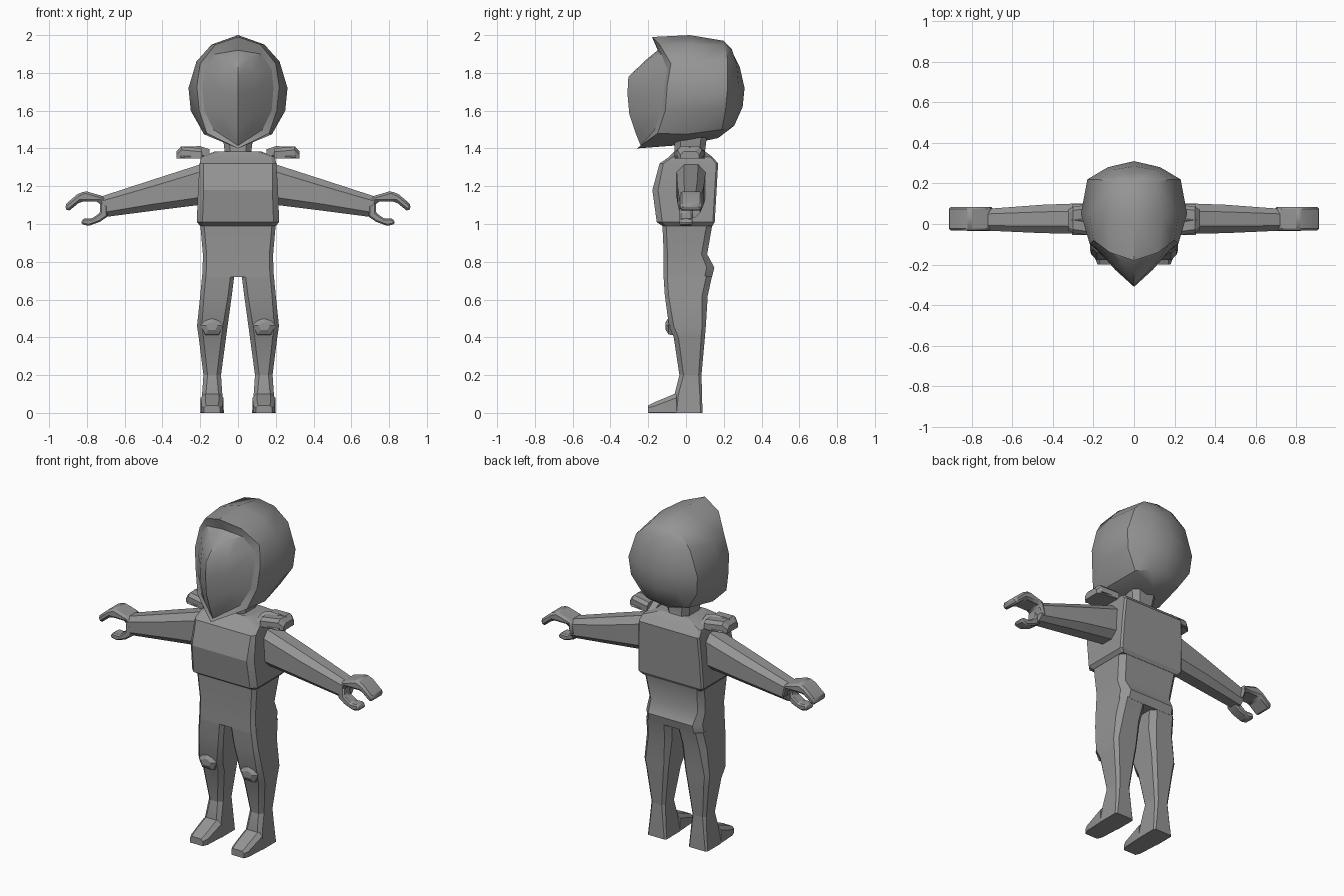
import bpy, bmesh, math

if "Cube" in bpy.data.objects:
    bpy.data.objects.remove(bpy.data.objects["Cube"])

suit = bpy.data.materials.new("suit_grey")
suit.diffuse_color = (0.3, 0.3, 0.3, 1)
suit.use_nodes = True
suit.node_tree.nodes["Principled BSDF"].inputs["Base Color"].default_value = suit.diffuse_color


def finish(name, bm, mirror=False, angle=30, bevel=0):
    """Optionally reflect across x = 0, weld, orient and store the mesh."""
    if mirror:
        copy = bmesh.ops.duplicate(bm, geom=bm.verts[:] + bm.edges[:] + bm.faces[:])["geom"]
        for v in [g for g in copy if isinstance(g, bmesh.types.BMVert)]:
            v.co.x *= -1
    bmesh.ops.remove_doubles(bm, verts=bm.verts[:], dist=0.0005)
    bmesh.ops.recalc_face_normals(bm, faces=bm.faces[:])
    me = bpy.data.meshes.new(name)
    bm.to_mesh(me)
    bm.free()
    me.materials.append(suit)
    ob = bpy.data.objects.new(name, me)
    bpy.context.collection.objects.link(ob)
    if bevel:
        mod = ob.modifiers.new("Bevel", "BEVEL")
        mod.width, mod.segments = bevel, 1
    bpy.ops.object.select_all(action="DESELECT")
    ob.select_set(True)
    bpy.context.view_layer.objects.active = ob
    bpy.ops.object.shade_smooth_by_angle(angle=math.radians(angle))
    return ob


def loft(bm, rings, closed=True, caps=True):
    rows = [[bm.verts.new(p) for p in r] for r in rings]
    n = len(rows[0])
    for a, b in zip(rows, rows[1:]):
        for i in range(n if closed else n - 1):
            j = (i + 1) % n
            q = [a[i], a[j], b[j], b[i]]
            bm.faces.new(q)
    if caps:
        bm.faces.new(rows[0])
        bm.faces.new(rows[-1])


def chamfered(a0, a1, b0, b1, c0, c1):
    """Rectangle with corners cut by c0 on the low-b side and c1 on the high-b side."""
    return [(a0 + c0, b0), (a1 - c0, b0), (a1, b0 + c0), (a1, b1 - c1),
            (a1 - c1, b1), (a0 + c1, b1), (a0, b1 - c1), (a0, b0 + c0)]


def z_loft(name, sections, mirror=False, angle=30):
    bm = bmesh.new()
    loft(bm, [[(x, y, s[0]) for x, y in chamfered(*s[1:])] for s in sections])
    return finish(name, bm, mirror, angle)


def plate(name, profile, y0, y1, bevel):
    """Front-view outline extruded in depth, on both sides."""
    bm = bmesh.new()
    loft(bm, [[(x, y, z) for x, z in profile] for y in (y0, y1)])
    return finish(name, bm, True, bevel=bevel)


# Helmet shell: half rings running from back to front, each from crown to chin
back = [(0, .2, 1.97), (0, .25, 1.9), (0, .285, 1.83), (0, .31, 1.72),
        (0, .3, 1.62), (0, .255, 1.52), (0, .17, 1.455)]
rear = [(0, .2, 1.97), (.1, .205, 1.95), (.18, .22, 1.87), (.23, .22, 1.72),
        (.22, .21, 1.61), (.15, .19, 1.5), (0, .17, 1.455)]
middle = [(0, .02, 2.0), (.14, .03, 1.95), (.22, .05, 1.86), (.262, .05, 1.72),
          (.25, .04, 1.6), (.18, 0, 1.475), (0, 0, 1.42)]
rim = [(0, -.18, 1.99), (.12, -.14, 1.95), (.2, -.08, 1.85), (.218, -.1, 1.73),
       (.205, -.11, 1.6), (.165, -.15, 1.48), (0, -.26, 1.4)]
lip = [(0, -.15, 1.92), (.12, -.13, 1.9), (.178, -.1, 1.82), (.188, -.115, 1.72),
       (.178, -.13, 1.6), (.13, -.165, 1.5), (0, -.24, 1.415)]
half_back = [((a[0] + b[0]) / 2 * 1.12, (a[1] + b[1]) / 2 + .015 * (0 < i < 6),
              (a[2] + b[2]) / 2) for i, (a, b) in enumerate(zip(back, rear))]
bm = bmesh.new()
loft(bm, [back, half_back, rear, middle, rim, lip], closed=False, caps=False)
finish("helmet", bm, True, 35)

# Visor: faceplate rising to a sharp centre ridge
keel = [(0, -.15, 1.92), (0, -.21, 1.87), (0, -.305, 1.78), (0, -.31, 1.69),
        (0, -.3, 1.58), (0, -.27, 1.49), (0, -.24, 1.415)]
half_visor = [((a[0] + b[0]) / 2, (a[1] + b[1]) / 2 - .012 * (0 < i < 6),
               (a[2] + b[2]) / 2) for i, (a, b) in enumerate(zip(lip, keel))]
bm = bmesh.new()
loft(bm, [lip, half_visor, keel], closed=False, caps=False)
finish("visor", bm, True, 35)

# Neck and collar
z_loft("neck", [(1.33, -.1, .1, -.07, .12, .03, .03), (1.38, -.07, .07, -.06, .1, .03, .03),
                (1.46, -.08, .08, -.06, .11, .03, .03)])

# Chest armour: z, x range, y range, front and back corner cuts
z_loft("chest", [(.99, -.2, .2, -.125, .14, .02, .01), (1.01, -.218, .218, -.155, .152, .03, .01),
                 (1.18, -.212, .212, -.178, .162, .03, .01), (1.32, -.203, .203, -.14, .17, .02, .01),
                 (1.355, -.195, .195, -.09, .14, .02, .01), (1.385, -.12, .12, -.06, .1, .03, .03)], angle=20)

# Waist and pelvis
z_loft("pelvis", [(1.0, -.2, .2, -.125, .14, .02, .03), (.84, -.186, .186, -.118, .112, .02, .03),
                  (.77, -.187, .187, -.119, .15, .02, .04), (.72, -.19, .19, -.119, .138, .02, .04)], angle=40)

# Legs from hip to ankle
z_loft("legs", [(.725, .02, .19, -.119, .138, .02, .03), (.62, .033, .2, -.112, .115, .02, .03),
                (.46, .055, .217, -.09, .105, .025, .02), (.4, .063, .208, -.065, .1, .025, .02),
                (.2, .09, .183, -.035, .082, .022, .015)], True, 40)

# Boots: ankle-to-sole block and a tapering toe
z_loft("boot_heels", [(.2, .09, .183, -.035, .082, .022, .015), (.1, .083, .19, -.06, .085, .02, .012),
                      (0, .074, .2, -.06, .087, .01, .01)], True)
bm = bmesh.new()
loft(bm, [[(x, y, z) for x, z in chamfered(a, b, 0, h, 0.001, c)] for y, a, b, h, c in
          [(-.05, .076, .198, .105, .025), (-.17, .082, .192, .055, .02), (-.2, .095, .18, .04, .012)]])
finish("boot_toes", bm, True)

# Knee pads
bm = bmesh.new()
loft(bm, [[(.138 + w * u, y, .46 + h * v) for u, v in
           ((-1, .1), (-.6, .7), (0, 1), (.6, .7), (1, .1), (.6, -1), (-.6, -1))]
          for y, w, h in ((-.06, .06, .05), (-.092, .06, .045), (-.108, .03, .02))])
finish("knee_pads", bm, True, 20)

# Arms, chamfered and tapering to the wrist
bm = bmesh.new()
loft(bm, [[(x, y, z) for y, z in chamfered(*s, c, c)] for x, c, s in
          [(.17, .04, (-.05, .105, 1.105, 1.325)), (.45, .035, (-.045, .095, 1.07, 1.235)),
           (.72, .025, (-.033, .075, 1.035, 1.147))]])
finish("arms", bm, True)

# Claw hands: curled fingers above, thumb below
plate("fingers", [(.69, 1.06), (.71, 1.146), (.81, 1.175), (.85, 1.158), (.918, 1.1),
                  (.902, 1.064), (.835, 1.118), (.735, 1.118), (.722, 1.07)], -.033, .085, .012)
plate("thumbs", [(.69, 1.1), (.73, 1.11), (.73, 1.06), (.775, 1.028), (.82, 1.03),
                 (.832, 1.0), (.79, .99), (.73, 1.012), (.69, 1.04)], -.035, .035, .008)

# Shoulder pads, peaked along the middle
bm = bmesh.new()
loft(bm, [[(x, -.055, z), (x, .02, t), (x, .095, z), (x, .02, z - .006)] for x, z, t in
          [(.15, 1.365, 1.395), (.2, 1.36, 1.412), (.305, 1.352, 1.41)]]
     + [], True)
finish("shoulder_pads", bm, True, 20)
bm = bmesh.new()
loft(bm, [[(x, y, z) for y, z in chamfered(.02 - w, .02 + w, 1.346, t, .002, .018)] for x, w, t in
          [(.19, .08, 1.4), (.3, .065, 1.41), (.326, .05, 1.385)]])
finish("shoulder_pad_tips", bm, True, 20)
